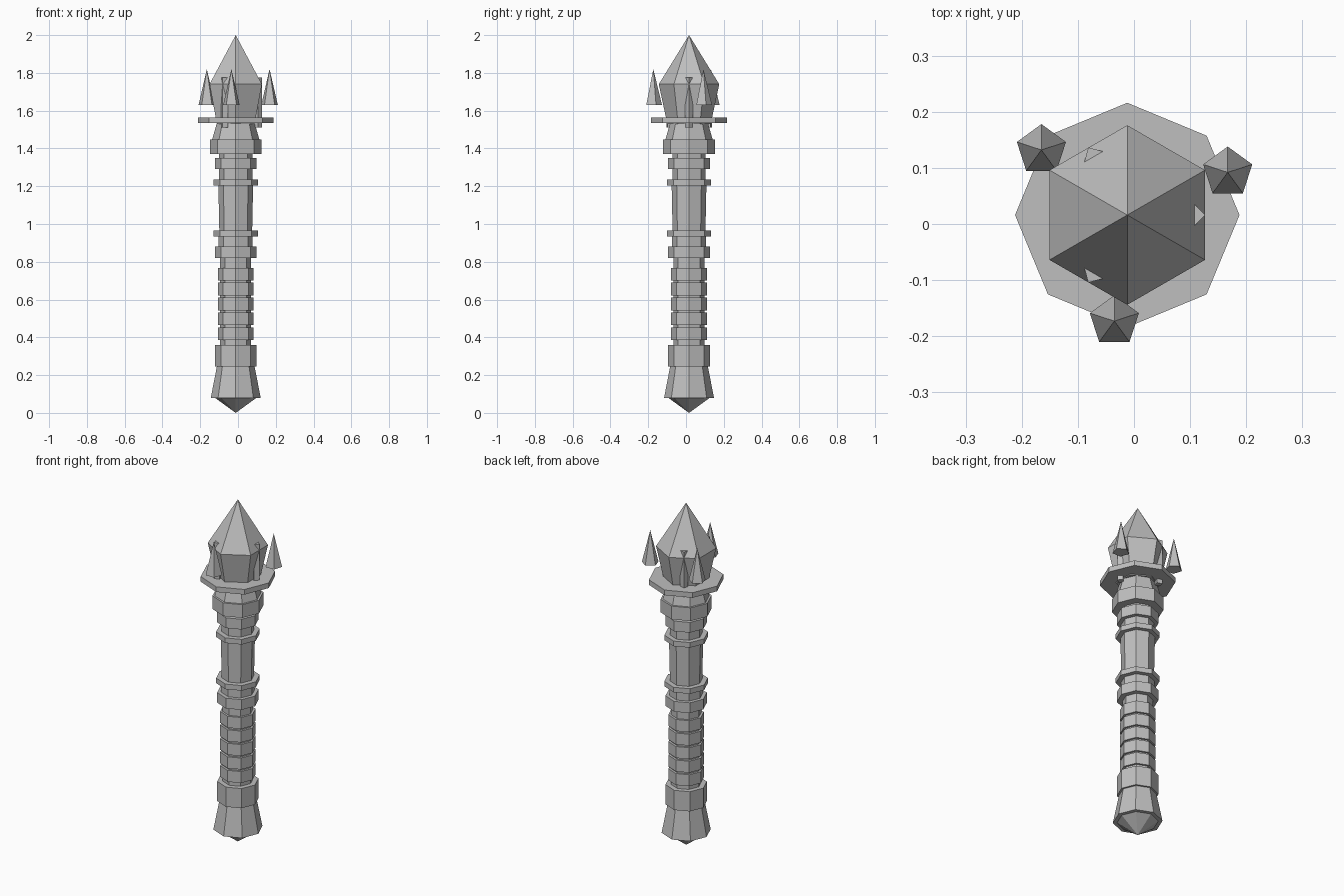
import bpy
import math

cube = bpy.data.objects.get("Cube")
if cube:
    bpy.data.objects.remove(cube, do_unlink=True)

AXIS = (-0.012, 0.016)

stone = bpy.data.materials.new("plain grey")
stone.use_nodes = True
GREY = (0.52, 0.52, 0.52, 1)
stone.diffuse_color = GREY
stone.node_tree.nodes["Principled BSDF"].inputs["Base Color"].default_value = GREY


def tapered(name, z0, z1, r0, r1, sides=8, at=AXIS, turn=0):
    """Flat-faced tapered prism from z0 to z1, radius r0 to r1."""
    bpy.ops.mesh.primitive_cone_add(
        vertices=sides, radius1=r0, radius2=r1, depth=z1 - z0,
        location=(at[0], at[1], (z0 + z1) / 2), rotation=(0, 0, turn))
    ob = bpy.context.object
    ob.name = name
    ob.data.materials.append(stone)
    return ob


# Pommel and lower collar
tapered("pommel_tip", 0, 0.08, 0, 0.11)
tapered("pommel", 0.08, 0.245, 0.132, 0.1)
tapered("lower_collar", 0.245, 0.36, 0.111, 0.111)

# Grip core with five wrapped bands
tapered("grip_core", 0.36, 0.82, 0.082, 0.082)
for i in range(5):
    z = 0.385 + i * 0.079
    tapered(f"grip_band_{i + 1}", z, z + 0.067, 0.095, 0.095)

# Middle collars and upper shaft
tapered("middle_collar", 0.82, 0.88, 0.111, 0.111)
tapered("middle_neck", 0.88, 0.935, 0.09, 0.09)
tapered("middle_ring", 0.935, 0.965, 0.117, 0.117)
tapered("upper_shaft", 0.965, 1.205, 0.087, 0.092)
tapered("upper_ring", 1.205, 1.235, 0.117, 0.117)
tapered("upper_neck", 1.235, 1.375, 0.088, 0.088)
tapered("upper_collar", 1.29, 1.35, 0.111, 0.111)

# Head: base, flared throat and wide disc
tapered("head_base", 1.37, 1.447, 0.137, 0.137)
tapered("throat", 1.447, 1.535, 0.125, 0.1)
tapered("head_disc", 1.535, 1.565, 0.2, 0.2)

# Six-sided crystal
tapered("crystal_body", 1.53, 1.74, 0.115, 0.16, sides=6)
tapered("crystal_point", 1.74, 2.0, 0.16, 0, sides=6)

# Three thin diamond prongs that hold the crystal
for i in range(3):
    a = i * math.tau / 3
    spot = (AXIS[0] + 0.118 * math.cos(a), AXIS[1] + 0.118 * math.sin(a))
    tapered(f"prong_{i + 1}", 1.51, 1.775, 0.021, 0.021, 4, spot, a)

# Three floating five-sided spikes
spikes = {"front_spike": (-0.035, -0.173),
          "left_spike": (0.167, 0.092),
          "right_spike": (-0.165, 0.132)}
for name, spot in spikes.items():
    tapered(name, 1.63, 1.82, 0.046, 0, 5, spot)
